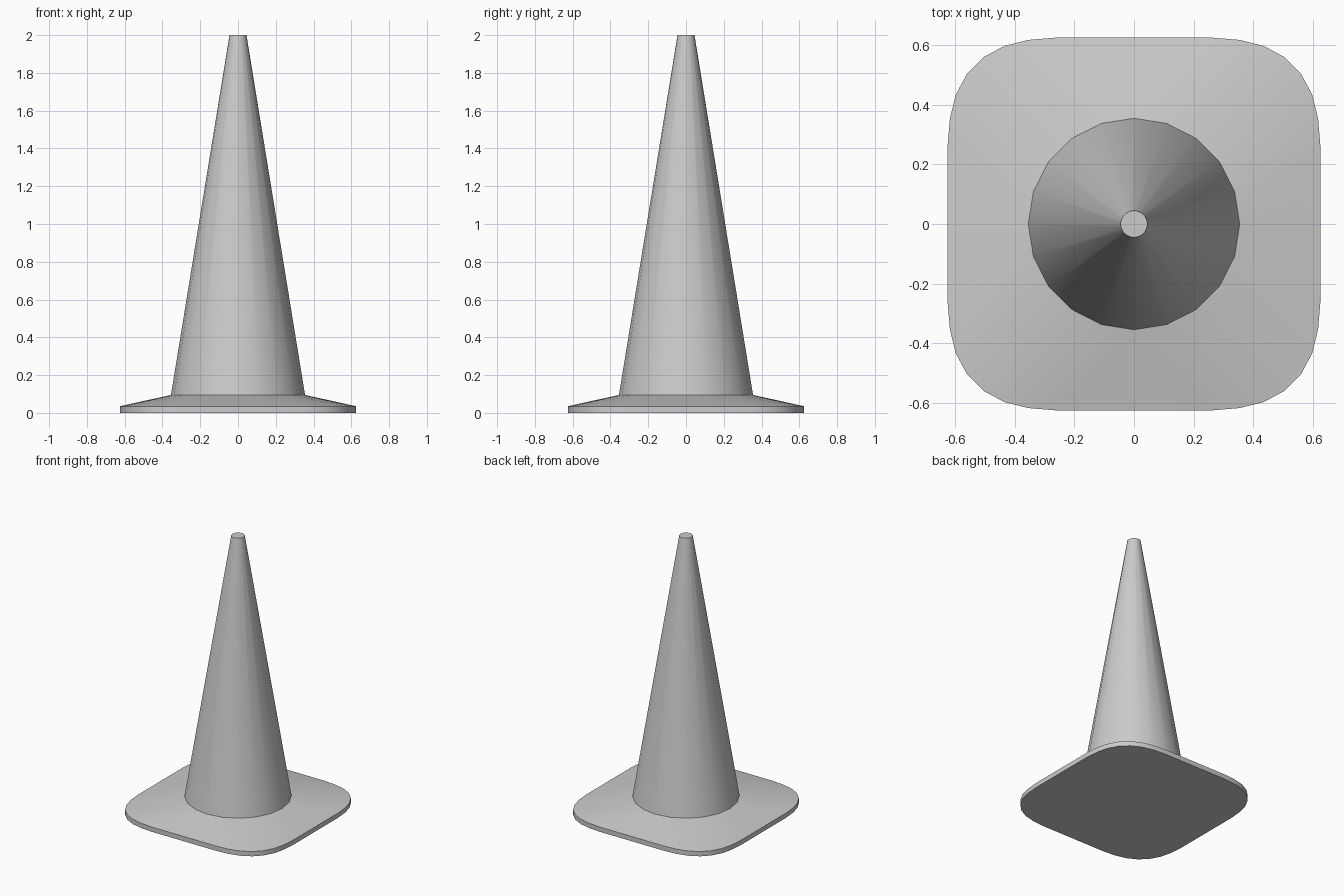
import bpy, bmesh
from math import sin, cos, pi, radians

if "Cube" in bpy.data.objects:
    bpy.data.objects.remove(bpy.data.objects["Cube"])

SIDES = 20
R_LOW, R_TOP = 0.355, 0.045
Z_EDGE, Z_LOW, Z_TOP = 0.035, 0.095, 2.0


def ring(radius, z):
    return [(radius * cos(2 * pi * i / SIDES), radius * sin(2 * pi * i / SIDES), z)
            for i in range(SIDES)]


def finish(name, bm):
    bmesh.ops.recalc_face_normals(bm, faces=bm.faces)
    mesh = bpy.data.meshes.new(name)
    bm.to_mesh(mesh)
    bm.free()
    ob = bpy.data.objects.new(name, mesh)
    bpy.context.collection.objects.link(ob)
    bpy.ops.object.select_all(action='DESELECT')
    ob.select_set(True)
    bpy.context.view_layer.objects.active = ob
    bpy.ops.object.shade_smooth_by_angle(angle=radians(30))
    return ob


# base plate: rounded square that slopes up to the foot of the cone
half = [(0.626, 0.26), (0.618, 0.355), (0.598, 0.435), (0.56, 0.506)]
corner = half + [(y, x) for x, y in reversed(half)]
outline = []
for k in range(4):
    c, s = round(cos(k * pi / 2)), round(sin(k * pi / 2))
    outline += [(c * x - s * y, s * x + c * y) for x, y in corner]

bm = bmesh.new()
for z in (0.0, Z_EDGE):
    for x, y in outline:
        bm.verts.new((x, y, z))
for co in ring(R_LOW, Z_LOW):
    bm.verts.new(co)
bmesh.ops.convex_hull(bm, input=bm.verts[:])
# open the plate where the cone stands
cap = [f for f in bm.faces if all(v.co.z > Z_LOW - 0.001 for v in f.verts)]
bmesh.ops.delete(bm, geom=cap, context='FACES')
bmesh.ops.dissolve_limit(bm, angle_limit=radians(0.5), verts=bm.verts[:], edges=bm.edges[:])
finish("base_plate", bm)

# cone body with a flat closed tip
bm = bmesh.new()
low = [bm.verts.new(co) for co in ring(R_LOW, Z_LOW)]
top = [bm.verts.new(co) for co in ring(R_TOP, Z_TOP)]
for i in range(SIDES):
    j = (i + 1) % SIDES
    bm.faces.new((low[i], low[j], top[j], top[i]))
bm.faces.new(top)
finish("cone_body", bm)
